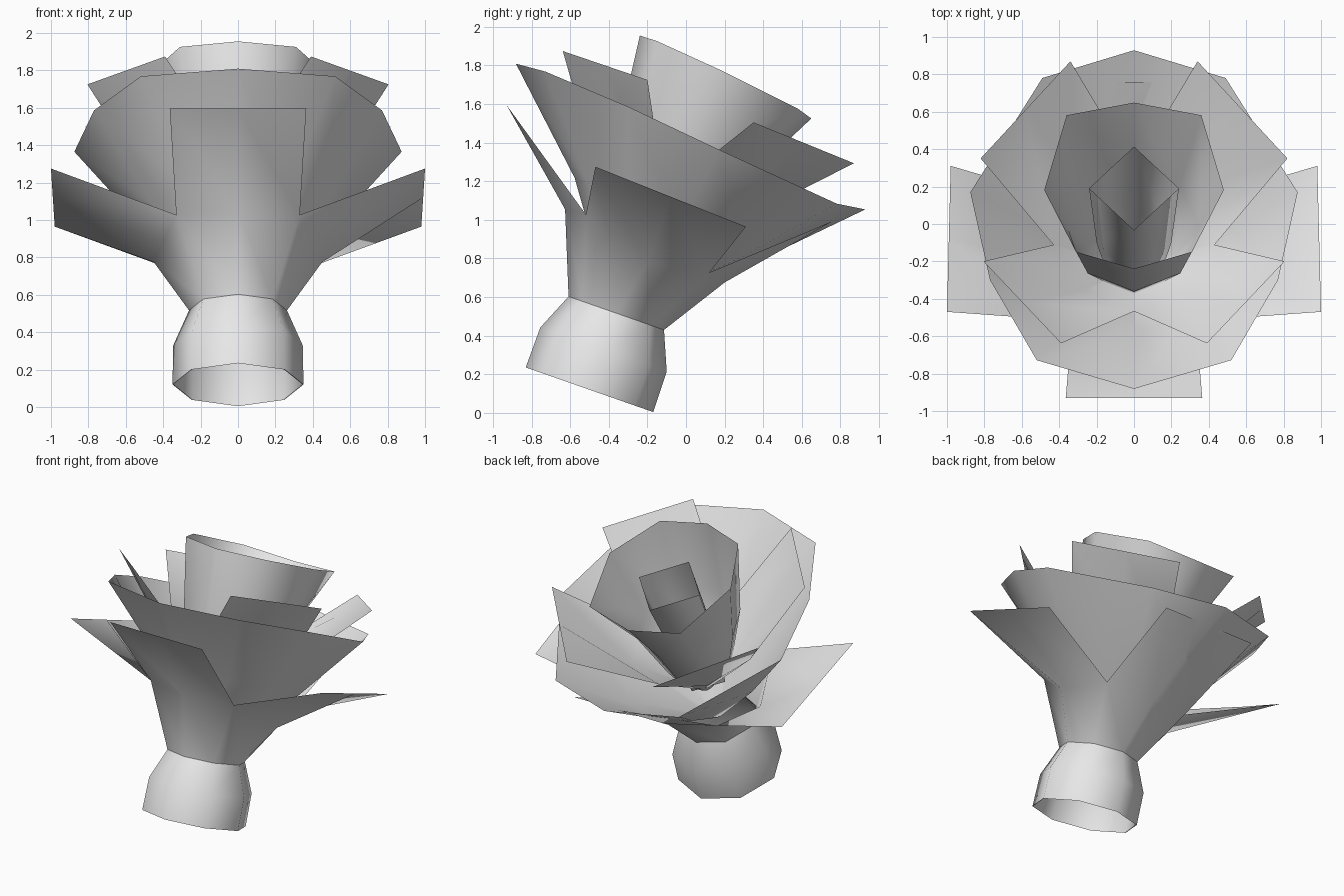
import bpy
from math import sin, cos, radians
from mathutils import Matrix, Vector

cube = bpy.data.objects.get("Cube")
if cube:
    bpy.data.objects.remove(cube, do_unlink=True)

gray = bpy.data.materials.new("light gray")
gray.use_nodes = True
gray.diffuse_color = (0.8, 0.8, 0.8, 1)
gray.node_tree.nodes["Principled BSDF"].inputs["Base Color"].default_value = (0.8, 0.8, 0.8, 1)

# The whole flower leans back; parts are built along their own upright axis
LEAN = Matrix.Translation((0, -0.5, 0.12)) @ Matrix.Rotation(radians(-19.3), 4, 'X')
OCTAGON = [i * 45 for i in range(8)]


def add_part(name, verts, faces, inward=False):
    mesh = bpy.data.meshes.new(name)
    if inward:
        faces = [f[::-1] for f in faces]
    mesh.from_pydata([LEAN @ Vector(v) for v in verts], [], faces)
    mesh.materials.append(gray)
    mesh.shade_smooth()
    obj = bpy.data.objects.new(name, mesh)
    bpy.context.collection.objects.link(obj)


def ring(radius, height, shift=0.0, tilt=0.0, angles=OCTAGON):
    """Points around the axis from the front towards +x; tilt raises the front and lowers the back."""
    return [(radius * sin(radians(a)), shift - radius * cos(radians(a)),
             height + tilt * cos(radians(a))) for a in angles]


def mirrored(half):
    """Close a half rim that runs from the front point to the back point."""
    return half + [(-x, y, z) for x, y, z in half[-2:0:-1]]


def band_faces(n, count):
    return [(r * n + i, r * n + (i + 1) % n, (r + 1) * n + (i + 1) % n, (r + 1) * n + i)
            for r in range(count - 1) for i in range(n)]


def loft(name, rings, inward=False):
    verts = [p for r in rings for p in r]
    add_part(name, verts, band_faces(len(rings[0]), len(rings)), inward)


def petal_cup(name, rings, tips, first):
    """Cup whose rim splits into four square-ended petals centred on every second point."""
    verts = [p for r in rings for p in r]
    faces = band_faces(8, len(rings))
    top = (len(rings) - 1) * 8
    for k, (a, b) in enumerate(tips):
        i = first + 2 * k
        left, mid, right = (top + (i + d) % 8 for d in (-1, 0, 1))
        n = len(verts)
        verts += [a, Vector(a).lerp(b, 0.5), b]
        faces += [(left, mid, n + 1, n), (mid, right, n + 2, n + 1)]
    add_part(name, verts, faces, inward=True)


def flip(p):
    return (-p[0], p[1], p[2])


# Open bulb under the flower, with a lining just inside it
loft("bulb_base", [ring(0.35, 0), ring(0.347, 0.22), ring(0.262, 0.42)])
loft("bulb_lining", [ring(0.346, 0), ring(0.343, 0.22), ring(0.258, 0.42)], inward=True)

# Outer sepals: front, left, back, right
sepal_ring = mirrored([(0, -0.428, 0.84), (0.33, -0.317, 0.85), (0.45, 0.067, 0.717),
                       (0.33, 0.385, 0.778), (0, 0.478, 0.757)])
front, back = (0.365, -0.893, 1.25), (0.36, 0.90, 1.24)
side_a, side_b = (1.0, -0.353, 1.10), (0.98, 0.486, 1.065)
petal_cup("outer_sepals", [ring(0.262, 0.42), sepal_ring],
          [(flip(front), front), (side_a, side_b), (back, flip(back)),
           (flip(side_b), flip(side_a))], 0)

# Wide cup with an uneven rim, closing to a narrow foot
spread = [0, 32, 65, 100, 150, 180, 210, 260, 295, 328]
rim = mirrored([(0, -0.918, 1.468), (0.52, -0.76, 1.48), (0.77, -0.295, 1.45),
                (0.875, 0.22, 1.396), (0.49, 0.89, 1.333), (0, 1.04, 1.354)])
loft("wide_petal_cup", [ring(0.04, 0.45, 0, 0, spread),
                        ring(0.515, 0.96, 0.08, 0.05, spread), rim], True)

# Diagonal petals inside the wide cup
petal_ring = mirrored([(0, -0.35, 1.1), (0.27, -0.22, 1.07), (0.43, 0.03, 1.09),
                       (0.29, 0.345, 1.08), (0, 0.465, 1.1)])
fa, fb = (0.39, -0.71, 1.61), (0.805, -0.247, 1.614)
ba, bb = (0.82, 0.345, 1.588), (0.34, 0.905, 1.56)
petal_cup("diagonal_petals", [ring(0.04, 0.74, 0.05), petal_ring],
          [(fa, fb), (ba, bb), (flip(bb), flip(ba)), (flip(fb), flip(fa))], 1)

# Inner cup
inner_rim = mirrored([(0, -0.36, 1.818), (0.31, -0.265, 1.82), (0.48, 0.096, 1.787),
                      (0.36, 0.54, 1.73), (0, 0.62, 1.706)])
loft("inner_petal_cup", [ring(0.04, 0.72, 0.04), ring(0.22, 0.92, 0.035),
                         ring(0.35, 1.28, 0.05), inner_rim])

# Square bud in the middle
square = OCTAGON[::2]
loft("centre_bud", [ring(0.16, 0.8, 0.02, 0, square), ring(0.2, 1.1, 0.04, 0, square),
                    ring(0.24, 1.69, 0.14, 0.01, square)])
